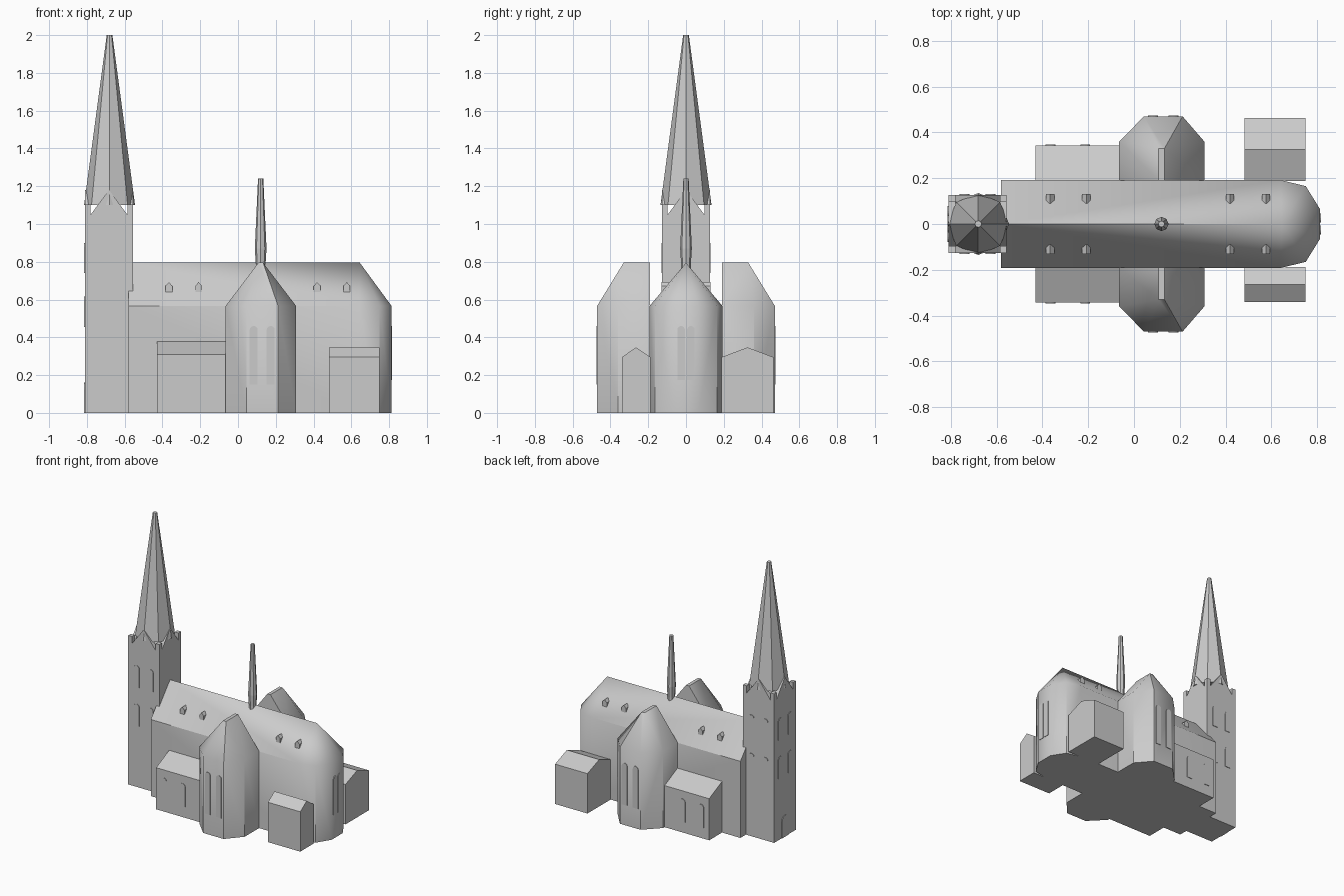
import bpy, bmesh, math

if "Cube" in bpy.data.objects:
    bpy.data.objects.remove(bpy.data.objects["Cube"])

stone = bpy.data.materials.new("pale_grey_stone")
stone.diffuse_color = (0.6, 0.6, 0.6, 1)
stone.use_nodes = True
stone.node_tree.nodes["Principled BSDF"].inputs["Base Color"].default_value = stone.diffuse_color


def finish(name, bm, smooth=False):
    bmesh.ops.recalc_face_normals(bm, faces=bm.faces)
    me = bpy.data.meshes.new(name)
    bm.to_mesh(me)
    bm.free()
    me.materials.append(stone)
    ob = bpy.data.objects.new(name, me)
    bpy.context.collection.objects.link(ob)
    if smooth:
        bpy.ops.object.select_all(action='DESELECT')
        ob.select_set(True)
        bpy.context.view_layer.objects.active = ob
        bpy.ops.object.shade_smooth_by_angle(angle=math.radians(40))
    return ob


def hull(name, points, smooth=False):
    """Convex solid through the given corner points."""
    bm = bmesh.new()
    for p in points:
        bm.verts.new(p)
    bmesh.ops.convex_hull(bm, input=bm.verts[:])
    bmesh.ops.dissolve_limit(bm, angle_limit=0.01, verts=bm.verts[:], edges=bm.edges[:])
    return finish(name, bm, smooth)


def rise(outline, *heights):
    return [(x, y, z) for z in heights for x, y in outline]


def plate(name, outline, centre, angle, inner, outer):
    """Extrude a (u, z) outline standing upright, facing the given angle."""
    a = math.radians(angle)
    n, t = (math.cos(a), math.sin(a)), (-math.sin(a), math.cos(a))
    bm = bmesh.new()
    rings = [[bm.verts.new((centre[0] + n[0] * d + t[0] * u,
                            centre[1] + n[1] * d + t[1] * u, z))
              for u, z in outline] for d in (inner, outer)]
    k = len(outline)
    for ring in rings:
        bm.faces.new(ring)
    for i in range(k):
        j = (i + 1) % k
        bm.faces.new((rings[0][i], rings[0][j], rings[1][j], rings[1][i]))
    return finish(name, bm)


def window(name, centre, angle, u, z0, z1, w=0.043):
    """Round-headed window plate."""
    r = w / 2
    arch = [(u + r * math.cos(math.pi * i / 8), z1 - r + r * math.sin(math.pi * i / 8))
            for i in range(9)]
    plate(name, [(u - r, z0), (u + r, z0)] + arch, centre, angle, -0.004, 0.004)


def lathe(name, x, y, rings):
    """Eight-sided spire from (radius, z) rings."""
    bm = bmesh.new()
    loops = [[bm.verts.new((x + r * math.cos(i * math.pi / 4),
                            y + r * math.sin(i * math.pi / 4), z)) for i in range(8)]
             for r, z in rings]
    for a, b in zip(loops, loops[1:]):
        for i in range(8):
            j = (i + 1) % 8
            bm.faces.new((a[i], a[j], b[j], b[i]))
    bm.faces.new(loops[0])
    bm.faces.new(loops[-1])
    finish(name, bm)


# nave with polygonal apse
half = [(-0.58, 0.192), (0.64, 0.192), (0.75, 0.165), (0.812, 0.065)]
floor = half + [(x, -y) for x, y in half]
hull("nave_and_apse", rise(floor, 0, 0.567) + [(-0.58, 0, 0.795), (0.645, 0, 0.795)], True)
for u in (-0.026, 0.026):
    window("apse_window", (0.812, 0), 0, u, 0.175, 0.46, 0.04)

# ridge turret
lathe("ridge_turret", 0.12, 0, [(0.026, 0.74), (0.026, 0.79), (0.031, 0.87), (0.014, 1.24)])

# west tower
TX, TH = -0.683, 0.127
hull("tower", rise([(TX + a * TH, b * TH) for a in (-1, 1) for b in (-1, 1)], 0, 1.045))
crown = [(-TH, 1.03), (-TH, 1.103), (-0.097, 1.103), (-0.097, 1.05), (0, 1.18),
         (0.097, 1.05), (0.097, 1.103), (TH, 1.103), (TH, 1.03)]
for angle in (0, 90, 180, 270):
    plate("tower_gable", crown, (TX, 0), angle, TH - 0.03, TH)
for angle in (90, 180, 270):
    a = math.radians(angle)
    c = (TX + TH * math.cos(a), TH * math.sin(a))
    for u in (-0.057, 0.057):
        for z0 in (0.455, 0.74):
            window("tower_window", c, angle, u, z0, z0 + 0.16)
window("west_door", (TX - TH, 0), 180, 0, 0, 0.16, 0.075)
lathe("spire", TX + 0.003, 0, [(0.135, 1.1), (0.015, 2.0)])

# parts repeated on the south and north sides
for s, side in ((-1, "south"), (1, "north")):
    face = 90 * s

    # transept with chamfered end and narrow flat ridge
    plan = [(-0.065, 0.19), (-0.065, 0.36), (0.044, 0.47),
            (0.212, 0.47), (0.307, 0.36), (0.307, 0.19)]
    pts = rise([(x, s * y) for x, y in plan], 0, 0.567)
    pts += rise([(x, s * y) for x in (0.108, 0.133) for y in (0.19, 0.33)], 0.795)
    hull(side + "_transept", pts, True)
    for x in (0.083, 0.173):
        window(side + "_transept_window", (x, s * 0.47), face, 0, 0.15, 0.46)

    # lean-to aisle
    pts = [(x, s * y, z) for x in (-0.43, -0.06)
           for y, z in ((0.19, 0), (0.343, 0), (0.343, 0.308), (0.19, 0.38))]
    hull(side + "_aisle", pts)
    for x in (-0.365, -0.213):
        window(side + "_aisle_window", (x, s * 0.343), face, 0, 0.08, 0.25)

    # gabled east chapel, wider on the north
    far = 0.34 if s < 0 else 0.463
    pts = [(x, s * y, z) for x in (0.483, 0.748)
           for y, z in ((0.188, 0), (far, 0), (far, 0.295),
                        ((far + 0.188) / 2, 0.347), (0.188, 0.295))]
    hull(side + "_chapel", pts)

    # roof dormers
    for x in (-0.366, -0.208, 0.419, 0.576):
        plate(side + "_dormer", [(-0.018, 0.63), (0.018, 0.63), (0.018, 0.672),
                                 (0, 0.692), (-0.018, 0.672)],
              (x, 0), face, 0.09, 0.13)
